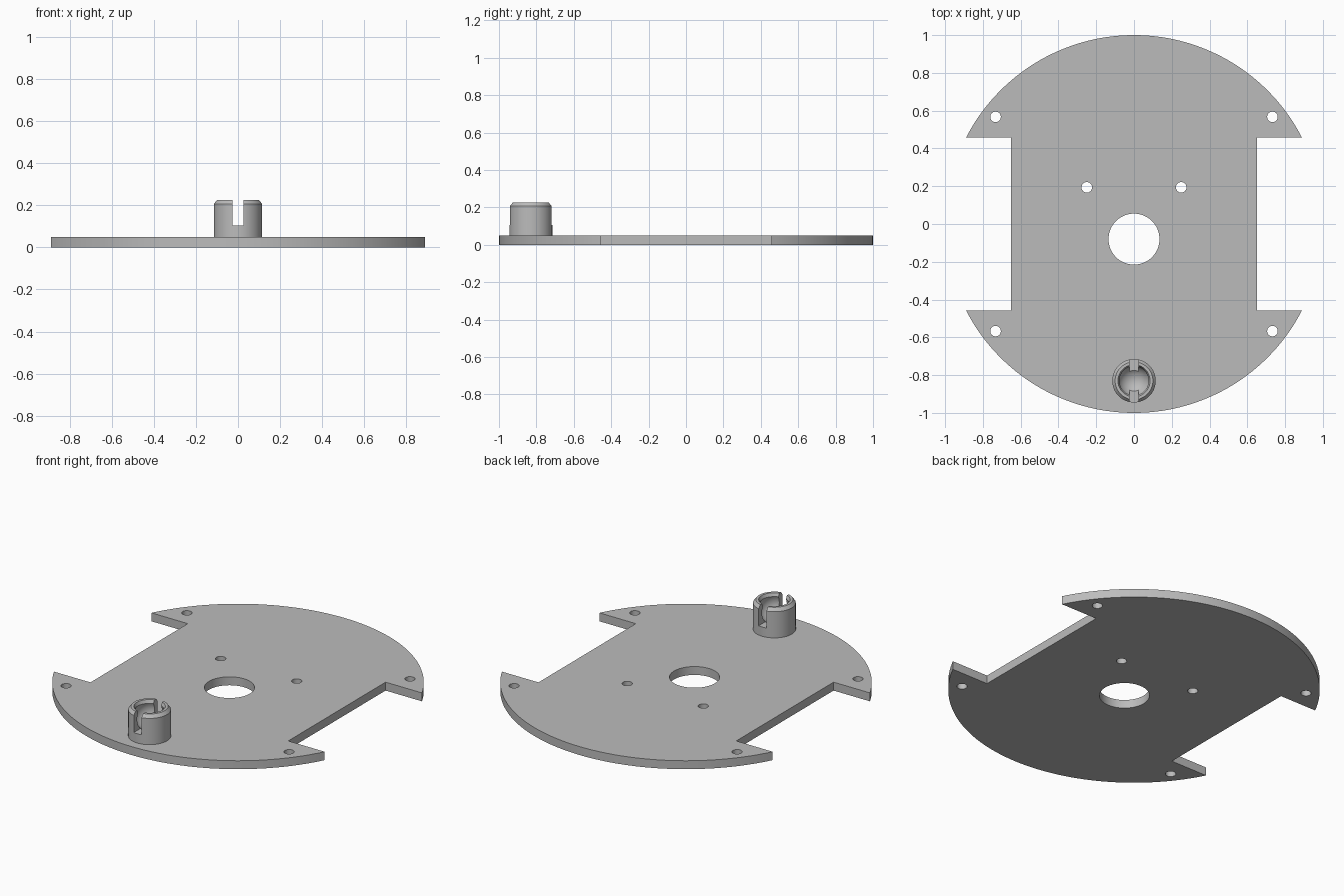
import bpy, bmesh, math
from mathutils import Matrix, Vector

if "Cube" in bpy.data.objects:
    bpy.data.objects.remove(bpy.data.objects["Cube"], do_unlink=True)

THICK = 0.05
NOTCH_X, NOTCH_Y = 0.65, 0.457

grey = bpy.data.materials.new("plain grey")
grey.use_nodes = True
grey.diffuse_color = (0.5, 0.5, 0.5, 1)
grey.node_tree.nodes["Principled BSDF"].inputs["Base Color"].default_value = (0.5, 0.5, 0.5, 1)


def make_object(name, bm):
    bmesh.ops.recalc_face_normals(bm, faces=bm.faces)
    mesh = bpy.data.meshes.new(name)
    bm.to_mesh(mesh)
    bm.free()
    mesh.materials.append(grey)
    obj = bpy.data.objects.new(name, mesh)
    bpy.context.collection.objects.link(obj)
    return obj


def select_only(obj):
    bpy.ops.object.select_all(action='DESELECT')
    obj.select_set(True)
    bpy.context.view_layer.objects.active = obj


def cut(obj, cutter):
    cutter.hide_render = True
    mod = obj.modifiers.new("cut", 'BOOLEAN')
    mod.operation = 'DIFFERENCE'
    mod.solver = 'EXACT'
    mod.object = cutter
    select_only(obj)
    bpy.ops.object.modifier_apply(modifier=mod.name)
    bpy.data.objects.remove(cutter, do_unlink=True)


def smooth(obj):
    select_only(obj)
    bpy.ops.object.shade_smooth_by_angle(angle=math.radians(25))


# Plate: two circular ends joined by a narrower straight waist
corner = math.atan2(NOTCH_Y, math.sqrt(1 - NOTCH_Y ** 2))
steps = 72
outline = []
for side in (1, -1):
    for i in range(steps + 1):
        a = corner + (math.pi - 2 * corner) * i / steps
        outline.append((side * math.cos(a), side * math.sin(a), 0))
    outline.append((-side * NOTCH_X, side * NOTCH_Y, 0))
    outline.append((-side * NOTCH_X, -side * NOTCH_Y, 0))
bm = bmesh.new()
face = bm.faces.new([bm.verts.new(p) for p in outline])
ext = bmesh.ops.extrude_face_region(bm, geom=[face])
bmesh.ops.translate(bm, vec=(0, 0, THICK),
                    verts=[v for v in ext["geom"] if isinstance(v, bmesh.types.BMVert)])
plate = make_object("base_plate", bm)

# Holes: centre bore, two inner screw holes, four corner screw holes
holes = [(0, -0.08, 0.135)]
for s in (1, -1):
    holes += [(s * 0.25, 0.194, 0.028), (s * 0.733, 0.567, 0.028), (s * 0.733, -0.567, 0.028)]
bm = bmesh.new()
for x, y, r in holes:
    bmesh.ops.create_cone(bm, cap_ends=True, segments=64 if r > 0.1 else 32,
                          radius1=r, radius2=r, depth=0.3,
                          matrix=Matrix.Translation((x, y, 0)))
cut(plate, make_object("hole_cutter", bm))
smooth(plate)

# Ball socket: lathed cup with chamfered rim and spherical hollow
BALL_R, BALL_Z = 0.085, 0.17
profile = [(0, 0.03), (0.115, 0.03), (0.115, 0.206), (0.1, 0.225), (0.085, 0.225)]
for i in range(17):
    a = math.radians(25 - 115 * i / 16)
    profile.append((max(0, BALL_R * math.cos(a)), BALL_Z + BALL_R * math.sin(a)))
bm = bmesh.new()
verts = [bm.verts.new((r, 0, z)) for r, z in profile]
edges = [bm.edges.new(pair) for pair in zip(verts, verts[1:])]
bmesh.ops.spin(bm, geom=verts + edges, cent=(0, 0, 0), axis=(0, 0, 1),
               angle=2 * math.pi, steps=64)
bmesh.ops.remove_doubles(bm, verts=bm.verts, dist=1e-4)
bmesh.ops.translate(bm, vec=(0, -0.83, 0), verts=bm.verts)
socket = make_object("ball_socket", bm)

# Slot through the front and back walls of the socket
bm = bmesh.new()
bmesh.ops.create_cube(bm, size=1, matrix=Matrix.Translation((0, -0.83, 0.205))
                      @ Matrix.Diagonal(Vector((0.05, 0.4, 0.2, 1))))
cut(socket, make_object("slot_cutter", bm))
smooth(socket)
